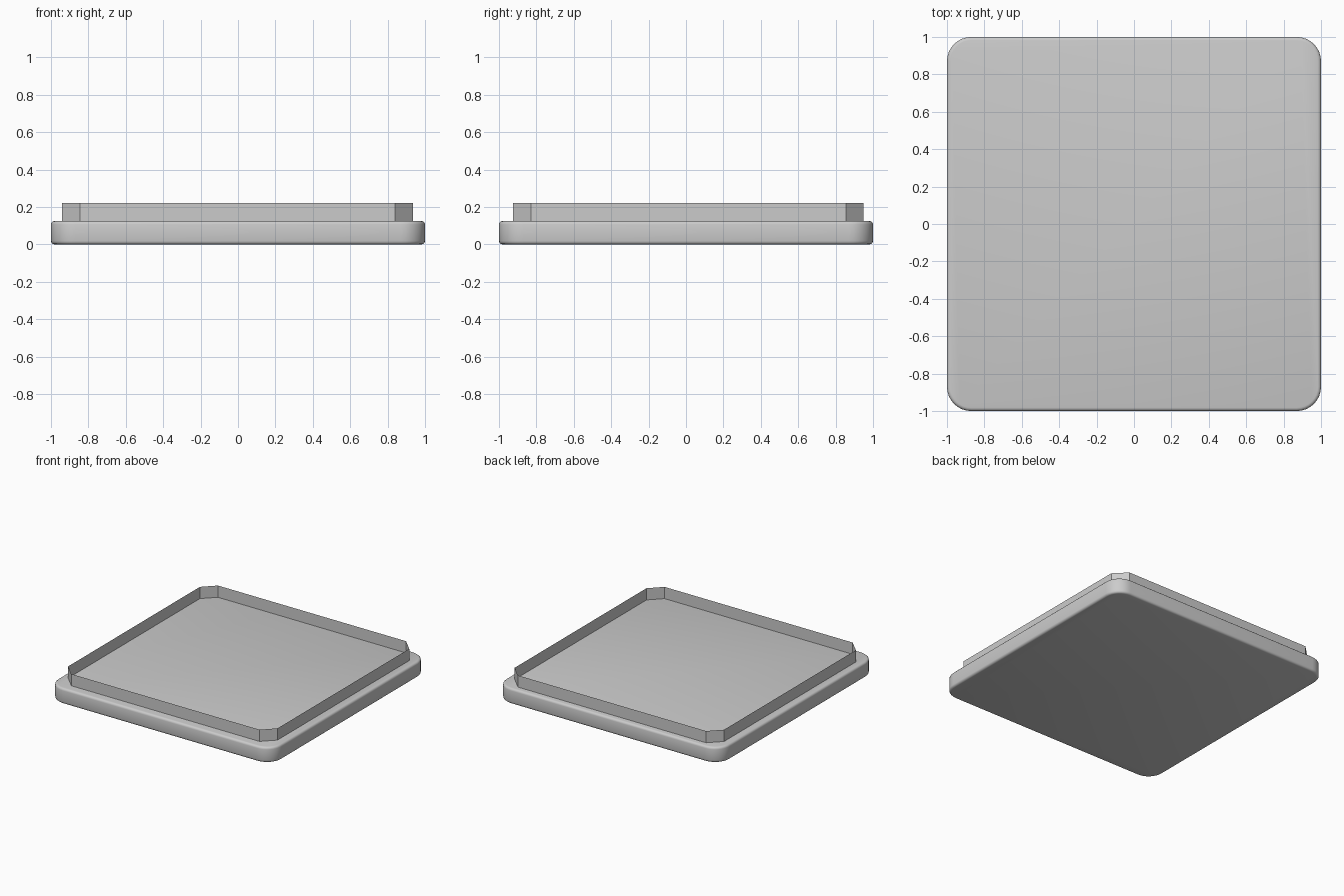
import bpy, bmesh, math

if "Cube" in bpy.data.objects:
    bpy.data.objects.remove(bpy.data.objects["Cube"])

grey = bpy.data.materials.new("light grey")
grey.use_nodes = True
colour = (0.6, 0.6, 0.6, 1)
grey.diffuse_color = colour
grey.node_tree.nodes["Principled BSDF"].inputs["Base Color"].default_value = colour


def rounded_square(half, radius, steps=8):
    """Outline of a square with rounded corners."""
    points = []
    for corner in range(4):
        middle = math.pi / 4 + corner * math.pi / 2
        cx = math.copysign(half - radius, math.cos(middle))
        cy = math.copysign(half - radius, math.sin(middle))
        for i in range(steps + 1):
            a = (corner + i / steps) * math.pi / 2
            points.append((cx + radius * math.cos(a), cy + radius * math.sin(a)))
    return points


def chamfered_rectangle(left, right, front, back, cut):
    """Outline of a rectangle with straight cut corners."""
    return [(right, front + cut), (right, back - cut),
            (right - cut, back), (left + cut, back),
            (left, back - cut), (left, front + cut),
            (left + cut, front), (right - cut, front)]


def loft(name, rings, capped):
    """Join stacked outlines, each given as (points, height)."""
    bm = bmesh.new()
    loops = [[bm.verts.new((x, y, z)) for x, y in pts] for pts, z in rings]
    for low, high in zip(loops, loops[1:]):
        n = len(low)
        for i in range(n):
            j = (i + 1) % n
            bm.faces.new((low[i], low[j], high[j], high[i]))
    if capped:
        bm.faces.new(loops[0][::-1])
        bm.faces.new(loops[-1])
    mesh = bpy.data.meshes.new(name)
    bm.to_mesh(mesh)
    bm.free()
    obj = bpy.data.objects.new(name, mesh)
    bpy.context.collection.objects.link(obj)
    mesh.materials.append(grey)
    return obj


# Rounded slab with softened top and bottom rims
height, radius, soft = 0.125, 0.13, 0.018
rings = []
for centre, start in ((soft / 2, -90), (height - soft / 2, 0)):
    for step in range(4):
        a = math.radians(start + step * 30)
        inset = soft * (1 - math.cos(a))
        rings.append((rounded_square(1 - inset, radius - inset),
                      centre + soft / 2 * (math.sin(a) if start else 2 * math.sin(a) - 1)
                      + (soft / 2 if start else 0) * (1 + math.sin(a))))
base = loft("base_slab", rings, True)
bpy.context.view_layer.objects.active = base
base.select_set(True)
bpy.ops.object.shade_smooth_by_angle(angle=math.radians(35))

# Thin upright lip with cut corners
outline = chamfered_rectangle(-0.94, 0.935, -0.925, 0.95, 0.095)
loft("upper_lip", [(outline, 0.12), (outline, 0.22)], False)
